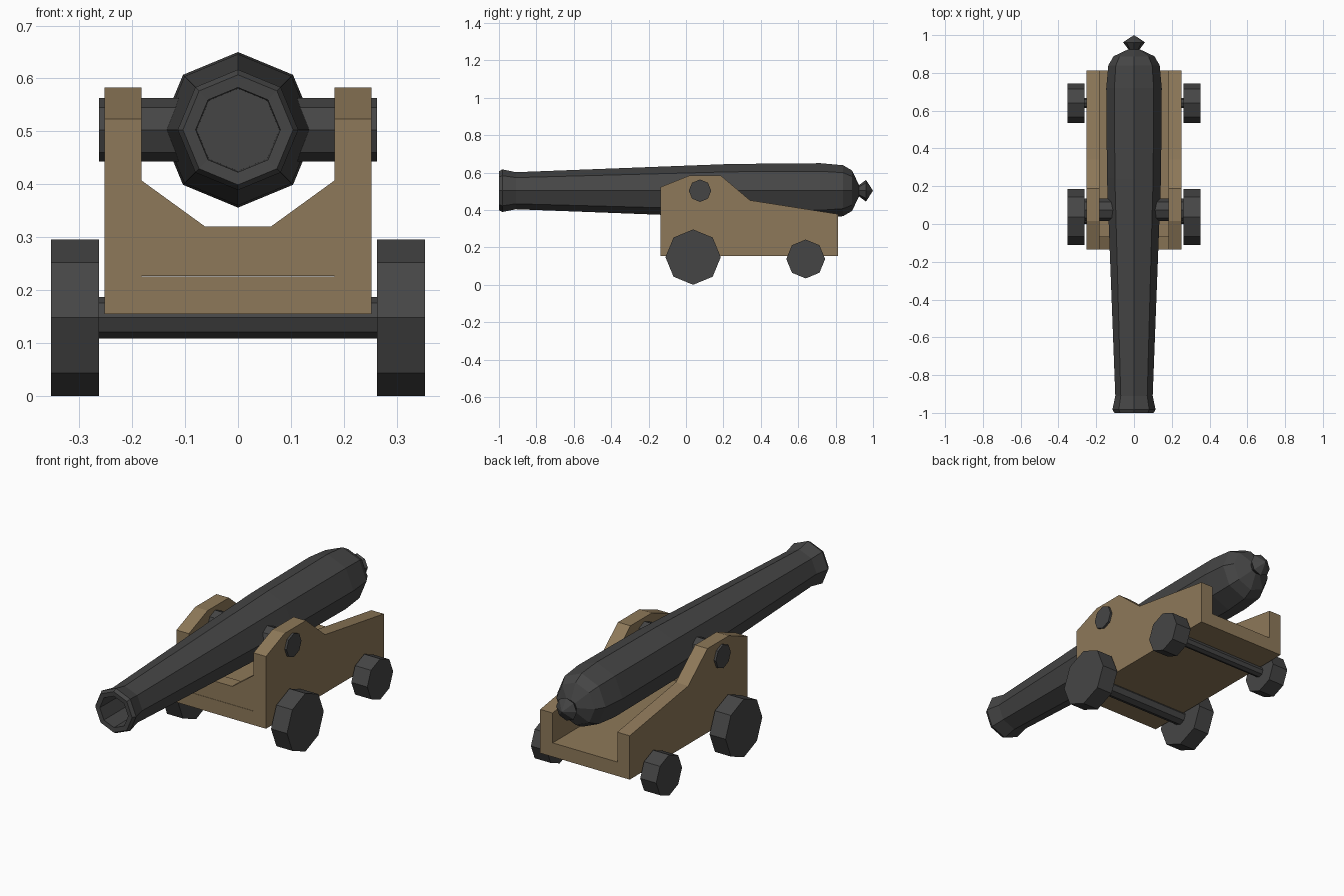
import bpy, bmesh, math
from mathutils import Vector

if "Cube" in bpy.data.objects:
    bpy.data.objects.remove(bpy.data.objects["Cube"])


def material(name, rgb):
    m = bpy.data.materials.new(name)
    m.diffuse_color = (*rgb, 1)
    m.use_nodes = True
    m.node_tree.nodes["Principled BSDF"].inputs["Base Color"].default_value = m.diffuse_color
    return m


IRON = material("dark_iron", (0.06, 0.06, 0.06))
WOOD = material("wood", (0.27, 0.19, 0.10))


def finish(name, bm, mat):
    bmesh.ops.recalc_face_normals(bm, faces=bm.faces)
    me = bpy.data.meshes.new(name)
    bm.to_mesh(me)
    bm.free()
    me.materials.append(mat)
    ob = bpy.data.objects.new(name, me)
    bpy.context.collection.objects.link(ob)
    return ob


def lathe(name, profile, centre, axis, sides=8):
    """Revolve (distance along axis, radius) points; both ends closed."""
    bm = bmesh.new()
    rings = []
    for d, r in profile:
        ring = []
        for i in range(sides):
            a = 2 * math.pi * i / sides
            u, w = r * math.cos(a), r * math.sin(a)
            p = Vector((u, d, w) if axis == "Y" else (d, u, w))
            ring.append(bm.verts.new(p + Vector(centre)))
        rings.append(ring)
    for a, b in zip(rings, rings[1:]):
        for i in range(sides):
            j = (i + 1) % sides
            bm.faces.new((a[i], a[j], b[j], b[i]))
    bm.faces.new(rings[0])
    bm.faces.new(rings[-1])
    bmesh.ops.remove_doubles(bm, verts=bm.verts, dist=0.0008)
    return finish(name, bm, IRON)


def prism(name, outline, axis, lo, hi):
    """Extrude a 2D outline along X (outline y,z) or Y (outline x,z)."""
    bm = bmesh.new()
    at = lambda p, d: (d, p[0], p[1]) if axis == "X" else (p[0], d, p[1])
    f = bm.faces.new([bm.verts.new(at(p, lo)) for p in outline])
    new = bmesh.ops.extrude_face_region(bm, geom=[f])["geom"]
    step = Vector((hi - lo, 0, 0) if axis == "X" else (0, hi - lo, 0))
    bmesh.ops.translate(bm, vec=step,
                        verts=[v for v in new if isinstance(v, bmesh.types.BMVert)])
    return finish(name, bm, WOOD)


# Barrel with hollow muzzle, rounded breech and knob
lathe("barrel", [(-0.80, 0.078), (-0.998, 0.08), (-1.0, 0.104), (-0.982, 0.114),
                 (-0.91, 0.099), (0.24, 0.143), (0.72, 0.147), (0.84, 0.136),
                 (0.888, 0.108), (0.925, 0.03), (0.962, 0.058), (1.0, 0.0001)],
      (0, 0, 0.503), "Y")

# Trunnion pin and axles
for name, y, z, r in (("trunnion", 0.075, 0.503, 0.06),
                      ("front_axle", 0.038, 0.148, 0.039),
                      ("rear_axle", 0.64, 0.138, 0.027)):
    lathe(name, [(-0.263, r), (0.263, r)], (0, y, z), "X")

# Wheels and side cheeks, both sides
cheek = [(-0.135, 0.155), (0.813, 0.155), (0.813, 0.378), (0.342, 0.452),
         (0.187, 0.583), (0.015, 0.583), (-0.135, 0.523)]
for s, side in ((-1, "left"), (1, "right")):
    for name, y, z, r in (("front_wheel", 0.038, 0.148, 0.148),
                          ("rear_wheel", 0.64, 0.138, 0.104)):
        lathe(f"{name}_{side}", [(s * 0.263, r), (s * 0.353, r)], (0, y, z), "X")
    prism(f"cheek_{side}", cheek, "X", s * 0.182, s * 0.252)

# Carriage floor and notched front transom
prism("carriage_floor", [(-0.182, 0.155), (0.182, 0.155), (0.182, 0.226), (-0.182, 0.226)],
      "Y", -0.135, 0.813)
prism("front_transom", [(-0.182, 0.227), (0.182, 0.227), (0.182, 0.407),
                        (0.062, 0.32), (-0.062, 0.32), (-0.182, 0.407)],
      "Y", -0.135, -0.065)
